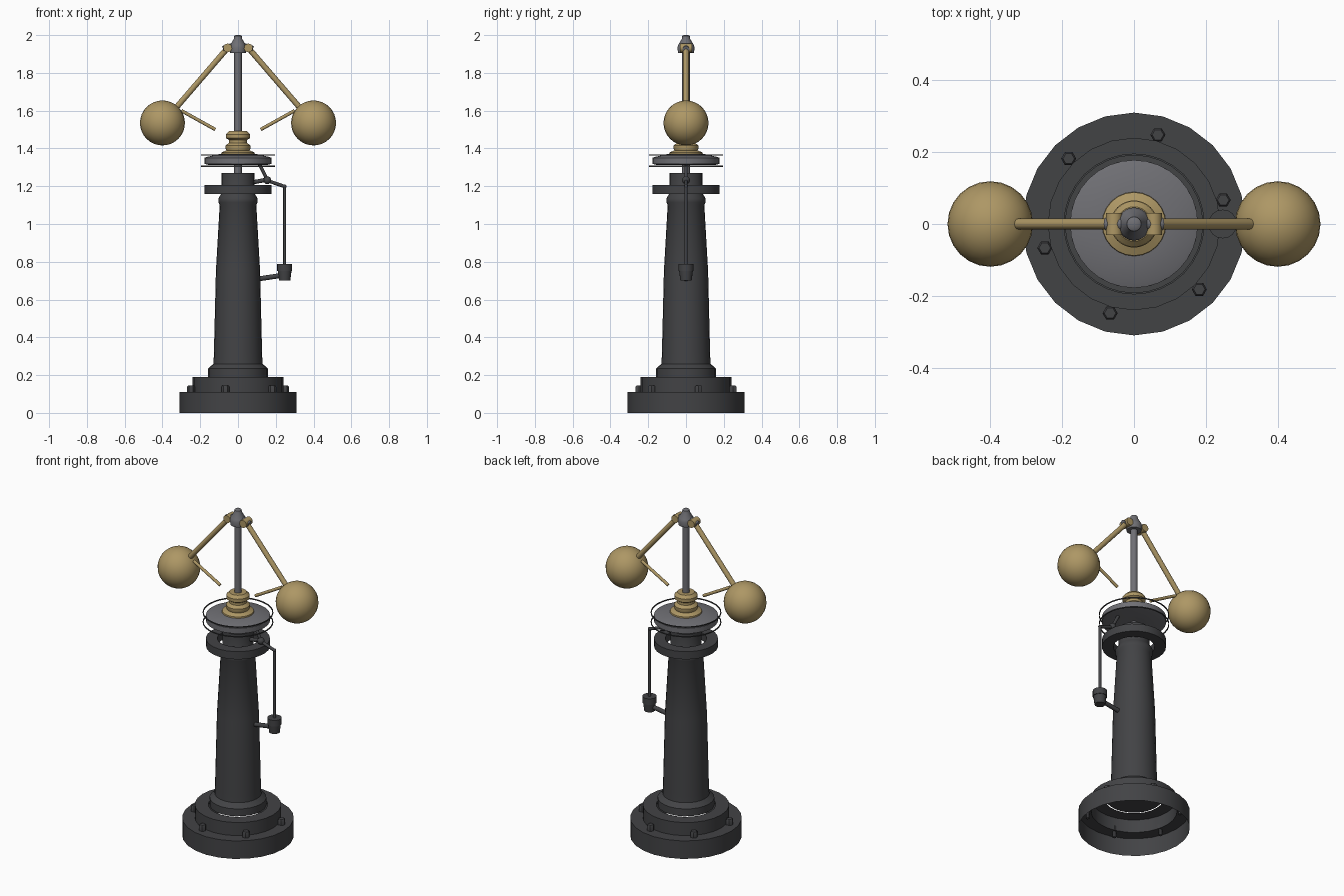
import bpy, bmesh, math
from mathutils import Vector

if "Cube" in bpy.data.objects:
    bpy.data.objects.remove(bpy.data.objects["Cube"])


def material(name, rgb):
    m = bpy.data.materials.new(name)
    m.diffuse_color = (*rgb, 1)
    m.use_nodes = True
    m.node_tree.nodes["Principled BSDF"].inputs["Base Color"].default_value = m.diffuse_color
    return m


IRON = material("cast_iron", (0.055, 0.056, 0.06))
STEEL = material("steel", (0.16, 0.16, 0.175))
BRASS = material("brass", (0.42, 0.31, 0.13))


def finish(name, bm, mat, angle=35):
    bmesh.ops.recalc_face_normals(bm, faces=bm.faces[:])
    me = bpy.data.meshes.new(name)
    bm.to_mesh(me)
    bm.free()
    me.materials.append(mat)
    ob = bpy.data.objects.new(name, me)
    bpy.context.collection.objects.link(ob)
    bpy.ops.object.select_all(action='DESELECT')
    ob.select_set(True)
    bpy.context.view_layer.objects.active = ob
    bpy.ops.object.shade_smooth_by_angle(angle=math.radians(angle))
    return ob


def lathe(name, profile, mat, x=0, y=0, n=24, closed=False):
    """Revolve (radius, z) points about a vertical axis."""
    bm = bmesh.new()
    rings = []
    for r, z in profile:
        if r == 0:
            rings.append([bm.verts.new((x, y, z))] * n)
        else:
            rings.append([bm.verts.new((x + r * math.cos(2 * math.pi * i / n),
                                        y + r * math.sin(2 * math.pi * i / n), z)) for i in range(n)])
    pairs = list(zip(rings, rings[1:]))
    if closed:
        pairs.append((rings[-1], rings[0]))
    for a, b in pairs:
        for i in range(n):
            j = (i + 1) % n
            bm.faces.new(dict.fromkeys((a[i], a[j], b[j], b[i])))
    return finish(name, bm, mat)


def rod(name, a, b, r, mat, r2=None, n=12):
    """Capped cylinder between two points."""
    a, b = Vector(a), Vector(b)
    d = b - a
    bm = bmesh.new()
    bmesh.ops.create_cone(bm, cap_ends=True, segments=n, radius1=r, radius2=r if r2 is None else r2,
                          depth=d.length)
    q = d.to_track_quat('Z', 'Y')
    for v in bm.verts:
        v.co = q @ v.co + (a + b) / 2
    return finish(name, bm, mat)


def ball(name, c, r, mat, u=24, v=16):
    bm = bmesh.new()
    bmesh.ops.create_uvsphere(bm, u_segments=u, v_segments=v, radius=r)
    bmesh.ops.translate(bm, verts=bm.verts, vec=c)
    return finish(name, bm, mat)


# Stepped hollow base, open underneath
lathe("base", [(0.31, 0), (0.31, 0.11), (0.24, 0.11), (0.24, 0.19), (0.165, 0.19)], IRON)

# Foundation bolts
for k in range(6):
    t = math.radians(15 + 60 * k)
    bx, by = 0.257 * math.cos(t), 0.257 * math.sin(t)
    lathe(f"bolt_{k + 1}", [(0, 0.07), (0.011, 0.075), (0.011, 0.11), (0.021, 0.11),
                            (0.021, 0.138), (0.016, 0.145), (0, 0.145)], IRON, bx, by, 6)

# Tapered column with neck
lathe("column", [(0, 0.19), (0.158, 0.19), (0.158, 0.235), (0.13, 0.26), (0.128, 0.3),
                 (0.117, 0.75), (0.097, 1.10), (0.104, 1.115), (0.104, 1.135),
                 (0.092, 1.155), (0.087, 1.165), (0.087, 1.27), (0, 1.27)], IRON)
lathe("column_flange", [(0.115, 1.16), (0.178, 1.16), (0.178, 1.207), (0.115, 1.207)],
      IRON, closed=True)

# Central shaft and driven pulley
lathe("shaft", [(0, 1.26), (0.02, 1.26), (0.02, 1.93), (0, 1.93)], STEEL, n=16)
lathe("pulley", [(0, 1.315), (0.06, 1.315), (0.15, 1.312), (0.178, 1.318), (0.178, 1.35),
                 (0.165, 1.355), (0.10, 1.37), (0, 1.37)], STEEL, n=32)
for label, z in (("lower", 1.306), ("upper", 1.365)):
    lathe(f"pulley_{label}_rim", [(0.191, z - 0.003), (0.196, z - 0.003), (0.196, z + 0.003),
                                  (0.191, z + 0.003)], IRON, n=32, closed=True)

# Sliding sleeve
lathe("sleeve", [(0.02, 1.365), (0.09, 1.365), (0.088, 1.378), (0.062, 1.39), (0.066, 1.40),
                 (0.066, 1.415), (0.048, 1.43), (0.048, 1.445), (0.064, 1.455),
                 (0.064, 1.475), (0.048, 1.492), (0.02, 1.492)], BRASS)

# Head cap
lathe("head_cap", [(0, 1.905), (0.042, 1.905), (0.046, 1.935), (0.04, 1.95), (0.022, 1.98),
                   (0.02, 1.995), (0.012, 2.0), (0, 2.0)], STEEL)

# Mirrored fly-ball arms, links and weights
for side, s in (("left", -1), ("right", 1)):
    rod(f"{side}_pivot", (s * 0.055, -0.031, 1.932), (s * 0.055, 0.031, 1.932), 0.023, BRASS, n=16)
    rod(f"{side}_pivot_pin", (s * 0.03, 0, 1.94), (s * 0.079, 0, 1.925), 0.018, STEEL)
    rod(f"{side}_arm", (s * 0.055, 0, 1.932), (s * 0.335, 0, 1.607), 0.015, BRASS)
    rod(f"{side}_link", (s * 0.30, 0, 1.60), (s * 0.12, 0, 1.50), 0.009, BRASS)
    ball(f"{side}_ball", (s * 0.4, 0, 1.535), 0.119, BRASS)

# Control linkage down to the dashpot
ball("lever_knuckle", (0.155, 0, 1.232), 0.021, IRON, 12, 8)
rod("lever_upper", (0.115, 0, 1.315), (0.155, 0, 1.235), 0.009, IRON)
rod("lever_inner", (0.085, 0, 1.222), (0.155, 0, 1.235), 0.011, IRON)
rod("lever_outer", (0.155, 0, 1.23), (0.248, 0, 1.198), 0.009, IRON)
ball("lever_elbow", (0.247, 0, 1.199), 0.01, IRON, 12, 8)
rod("pull_rod", (0.247, 0, 1.2), (0.247, 0, 0.78), 0.008, IRON)
lathe("dashpot", [(0, 0.70), (0.03, 0.70), (0.036, 0.75), (0.04, 0.75), (0.04, 0.788),
                  (0, 0.788)], IRON, 0.247, 0, 16)
rod("dashpot_bracket", (0.10, 0, 0.708), (0.225, 0, 0.727), 0.013, IRON)
